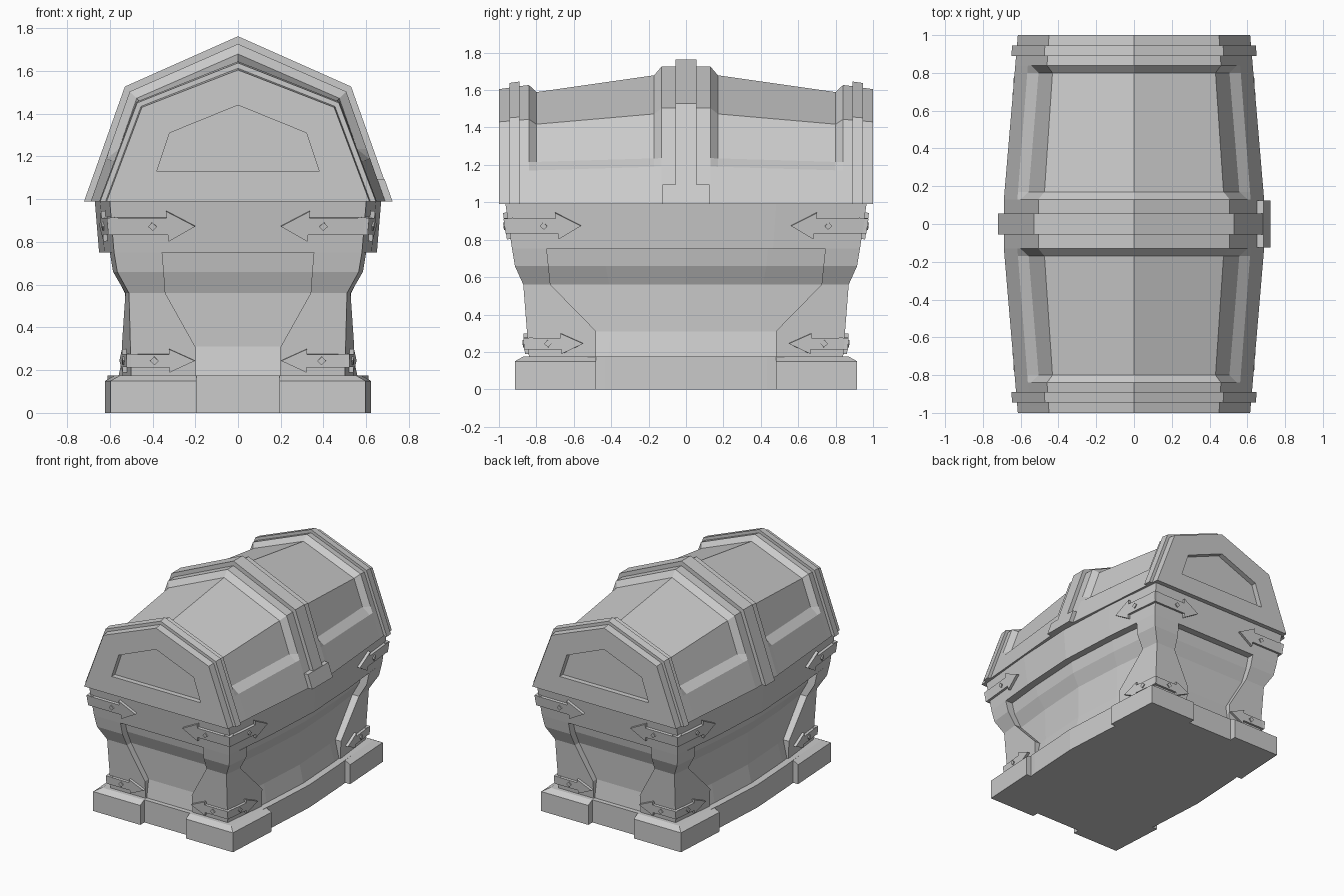
import bpy, bmesh
from mathutils import Vector

if "Cube" in bpy.data.objects:
    bpy.data.objects.remove(bpy.data.objects["Cube"], do_unlink=True)

stone = bpy.data.materials.new("plain_grey")
stone.use_nodes = True
GREY = (0.6, 0.6, 0.6, 1)
stone.diffuse_color = GREY
stone.node_tree.nodes["Principled BSDF"].inputs["Base Color"].default_value = GREY


def loft(name, rings, closed=False):
    """Skin equal-length rings; cap the ends, or join last to first."""
    bm = bmesh.new()
    rows = [[bm.verts.new(p) for p in ring] for ring in rings]
    n = len(rows[0])
    pairs = list(zip(rows, rows[1:]))
    if closed:
        pairs.append((rows[-1], rows[0]))
    else:
        bm.faces.new(rows[0])
        bm.faces.new(rows[-1])
    for a, b in pairs:
        for i in range(n):
            j = (i + 1) % n
            bm.faces.new((a[i], a[j], b[j], b[i]))
    bmesh.ops.recalc_face_normals(bm, faces=bm.faces)
    mesh = bpy.data.meshes.new(name)
    bm.to_mesh(mesh)
    bm.free()
    mesh.materials.append(stone)
    ob = bpy.data.objects.new(name, mesh)
    bpy.context.collection.objects.link(ob)
    return ob


def flip(ring, sx, sy):
    return [(p[0] * sx, p[1] * sy, p[2]) for p in ring]


# ---------- lid ----------
LID_Z = 0.99


def lid_half(y, off=0.0):
    """Base, shoulder and peak of the lid outline, pushed out by off."""
    t = abs(y)
    return ((0.70 - 0.085 * t + off * 1.05, LID_Z),
            (0.515 - 0.065 * t + off * 0.75, 1.515 - 0.085 * t + off * 0.7),
            (0.0, 1.745 - 0.14 * t + off * 1.05))


def mirror_outline(half, y):
    pts = half + [(-x, z) for x, z in reversed(half[:-1])]
    return [(x, y, z) for x, z in pts]


def outline(y, off=0.0):
    return mirror_outline(list(lid_half(y, off)), y)


def on_side(y, z, off=0.0):
    (bx, bz), (sx, sz), _ = lid_half(y, off)
    return bx + (sx - bx) * (z - bz) / (sz - bz)


def panelled(y, depth):
    """Lid outline with a bottom rail and everything above it sunk by depth."""
    _, shoulder, peak = lid_half(y, -depth)
    rail = 1.195 - 0.03 * abs(y)
    half = [lid_half(y)[0], (on_side(y, rail), rail),
            (on_side(y, rail + 0.045, -depth), rail + 0.045), shoulder, peak]
    return mirror_outline(half, y)


stations = [(0.96, 0), (0.84, 0), (0.80, 0.042), (0.17, 0.04), (0.13, 0)]
stations += [(-y, d) for y, d in reversed(stations)]
loft("lid", [panelled(y, d) for y, d in stations])

# End walls of the lid with a sunken five-sided panel
for s, side in ((-1, "front"), (1, "back")):
    hole = [(0.38, 1.13), (0.32, 1.31), (0.0, 1.44)]
    loft(f"lid_{side}_frame",
         [outline(0.96 * s), outline(s), mirror_outline(hole, s),
          mirror_outline(hole, 0.96 * s)], closed=True)
    loft(f"lid_{side}_band", [outline(y * s, 0.024) for y in (0.89, 0.945)])

loft("lid_centre_strap", [outline(y, 0.024) for y in (-0.055, 0.055)])
loft("latch_plate", [[(on_side(0, z, 0.022) - dx, y, z)
                      for dx, y in ((0, -0.125), (0, 0.125), (0.06, 0.125), (0.06, -0.125))]
                     for z in (LID_Z, 1.095)])

# ---------- body ----------
# Height, corner x, corner y of the outer wall
WALL = [(0.175, 0.50, 0.84), (0.56, 0.51, 0.87), (0.66, 0.565, 0.915),
        (0.75, 0.58, 0.93), (0.99, 0.60, 0.965)]


def corner(z):
    for a, b in zip(WALL, WALL[1:]):
        if z <= b[0]:
            t = (z - a[0]) / (b[0] - a[0])
            return a[1] + (b[1] - a[1]) * t, a[2] + (b[2] - a[2]) * t
    return WALL[-1][1:]


def bulge(y, end):
    return 0.07 * (1 - min(1, abs(y) / end) ** 1.5)


def ring(X, Y, z):
    """Rectangle whose long sides bow outwards."""
    ys = [Y * k for k in (-1, -0.5, 0, 0.5, 1)]
    right = [(X + bulge(y, Y), y, z) for y in ys]
    return right + [(-x, y, z) for x, y, z in reversed(right)]


def wall_ring(z, inset=0.0):
    X, Y = corner(z)
    return ring(X - inset, Y - inset, z)


loft("body_rim", [wall_ring(z) for z in (0.75, 0.99)])
loft("body_panels", [wall_ring(z, i) for z, i in
                     ((0.17, 0.01), (0.31, 0.045), (0.56, 0.05), (0.66, 0.055), (0.76, 0.055))])
loft("base", [ring(0.54, 0.865, z) for z in (0, 0.175)])


def post_ring(z, hx, hy):
    """L-shaped section of a corner post reaching in to hx and hy."""
    X, Y = corner(z)
    sx, t = X + bulge(hy, Y), 0.075
    return [(hx, Y, z), (X, Y, z), (sx, hy, z), (sx - t, hy, z),
            (X - t, Y - t, z), (hx, Y - t, z)]


def foot_ring(z, inset):
    return [(0.195, 0.915 - inset, z), (0.597 - inset, 0.915 - inset, z),
            (0.622 - inset, 0.48, z), (0.195, 0.48, z)]


POST = [(0.17, 0.20, 0.48), (0.31, 0.20, 0.48), (0.56, 0.34, 0.725),
        (0.66, 0.347, 0.735), (0.752, 0.355, 0.745)]
FOOT = [(0, 0), (0.15, 0), (0.175, 0.045)]


def strap(name, z, bar, tip, half, on_end, sx, sy):
    """Arrow-headed metal strap, with a diamond rivet, lying on one wall."""
    def wall(along, h):
        X, Y = corner(h)
        if on_end:
            return Vector((X - along, Y, h))
        return Vector((X + bulge(Y - along, Y), Y - along, h))

    start = wall(0, z)
    u = (wall(tip, z) - start).normalized()
    up = (wall(0, z + 0.05) - wall(0, z - 0.05)).normalized()
    out = u.cross(up).normalized()
    if out.dot(Vector((0, 1, 0) if on_end else (1, 0, 0))) < 0:
        out = -out
    w = half * 0.55
    arrow = [(-0.02, -w), (bar, -w), (bar, -half), (tip, 0),
             (bar, half), (bar, w), (-0.02, w)]
    c, r = bar - 0.07, 0.02
    rivet = [(c - r, 0), (c, -r), (c + r, 0), (c, r)]
    for part, shape, lift in (("strap", arrow, 0.02), ("rivet", rivet, 0.028)):
        rings = [[start + u * a + up * b + out * d for a, b in shape] for d in (-0.03, lift)]
        loft(f"{name}_{part}", [flip(q, sx, sy) for q in rings])


# Corner posts, feet and straps, mirrored to all four corners
for sy, fb in ((-1, "front"), (1, "back")):
    for sx, lr in ((1, "left"), (-1, "right")):
        tag = f"{fb}_{lr}"
        loft(f"{tag}_post", [flip(post_ring(*row), sx, sy) for row in POST])
        loft(f"{tag}_foot", [flip(foot_ring(*row), sx, sy) for row in FOOT])
        for on_end, wall_name in ((True, "end"), (False, "side")):
            strap(f"{tag}_upper_{wall_name}", 0.875, 0.26, 0.39, 0.072, on_end, sx, sy)
            strap(f"{tag}_lower_{wall_name}", 0.245, 0.18, 0.30, 0.055, on_end, sx, sy)
